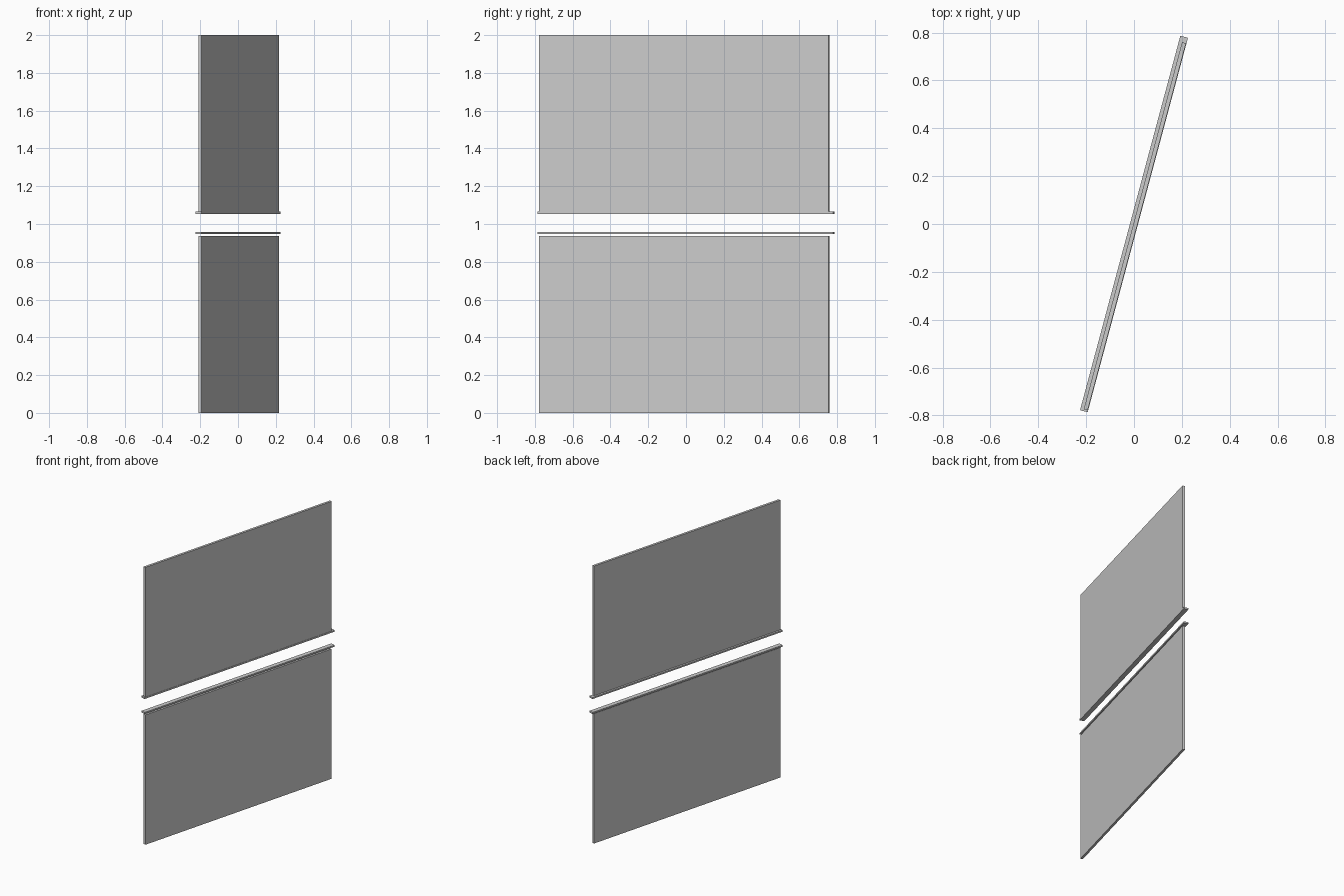
import bpy
from math import radians, sin, cos

if "Cube" in bpy.data.objects:
    bpy.data.objects.remove(bpy.data.objects["Cube"])

ANGLE = radians(15)  # yaw of the whole divider, measured from the y axis


def slab(name, width, length, z0, z1, across=0.0, along=0.0):
    """Box with its bottom at z0 and top at z1, turned with the divider."""
    x = across * cos(ANGLE) + along * sin(ANGLE)
    y = -across * sin(ANGLE) + along * cos(ANGLE)
    bpy.ops.mesh.primitive_cube_add(size=1, location=(x, y, (z0 + z1) / 2))
    ob = bpy.context.object
    ob.name = name
    ob.scale = (width, length, z1 - z0)
    ob.rotation_euler.z = -ANGLE
    return ob


# Two large flat panels, slightly offset from the rails
slab("lower_panel", 0.017, 1.588, 0.0, 0.936, 0.006, -0.008)
slab("upper_panel", 0.017, 1.588, 1.064, 2.0, 0.006, -0.008)

# Thin rails along the facing edges of the panels
slab("lower_rail", 0.033, 1.62, 0.946, 0.957)
slab("upper_rail", 0.033, 1.62, 1.054, 1.065)
